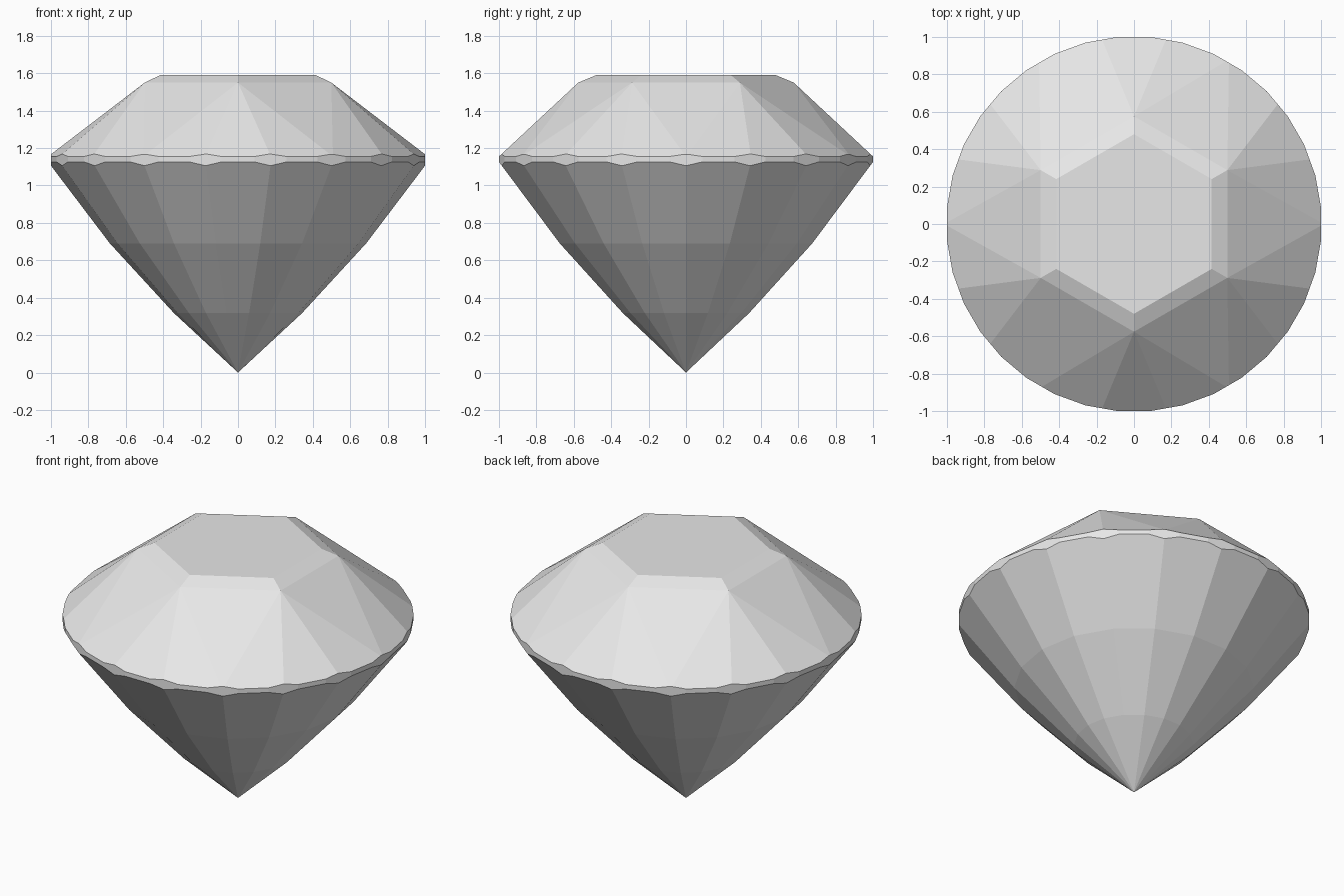
import bpy
import bmesh
from math import cos, sin, radians
from mathutils import Vector

cube = bpy.data.objects.get("Cube")
if cube:
    bpy.data.objects.remove(cube, do_unlink=True)

SIDES = 18
STEP = 360 / SIDES
RIM = 1 / cos(radians(STEP / 2))   # corner radius of an 18-gon with apothem 1


def direction(angle):
    return Vector((cos(radians(angle)), sin(radians(angle)), 0))


def ring(bm, sides, radius, z, start=0):
    for i in range(sides):
        bm.verts.new(direction(start + i * 360 / sides) * radius + Vector((0, 0, z)))


bm = bmesh.new()

# Crown: hexagonal table, its narrow bevel, and the rim the facets fan out to
ring(bm, 6, 0.48, 1.59, 30)
ring(bm, 6, 0.576, 1.55, 30)
ring(bm, SIDES, RIM, 1.155)

# Pavilion: three tiers of facets down to the point
ring(bm, SIDES, RIM, 1.126)
ring(bm, SIDES, 0.685, 0.69)
ring(bm, SIDES, 0.342, 0.317)
bm.verts.new((0, 0, 0))

# The stone is convex, so its facets are the hull of these rings
bmesh.ops.convex_hull(bm, input=bm.verts[:])
bmesh.ops.dissolve_limit(bm, angle_limit=radians(0.5), verts=bm.verts[:], edges=bm.edges[:])

# Girdle: grind off each corner of the rim, leaving a scalloped band
for i in range(SIDES):
    normal = direction(i * STEP)
    bmesh.ops.bisect_plane(bm, geom=bm.verts[:] + bm.edges[:] + bm.faces[:], dist=1e-5,
                           plane_co=normal, plane_no=normal, clear_outer=True)
bmesh.ops.holes_fill(bm, edges=[e for e in bm.edges if e.is_boundary], sides=0)
bmesh.ops.recalc_face_normals(bm, faces=bm.faces[:])

mesh = bpy.data.meshes.new("faceted_gem")
bm.to_mesh(mesh)
bm.free()
gem = bpy.data.objects.new("faceted_gem", mesh)
bpy.context.collection.objects.link(gem)

# Plain light grey stone
grey = (0.8, 0.8, 0.8, 1)
stone = bpy.data.materials.new("light_grey_stone")
stone.use_nodes = True
stone.diffuse_color = grey
stone.node_tree.nodes["Principled BSDF"].inputs["Base Color"].default_value = grey
mesh.materials.append(stone)
